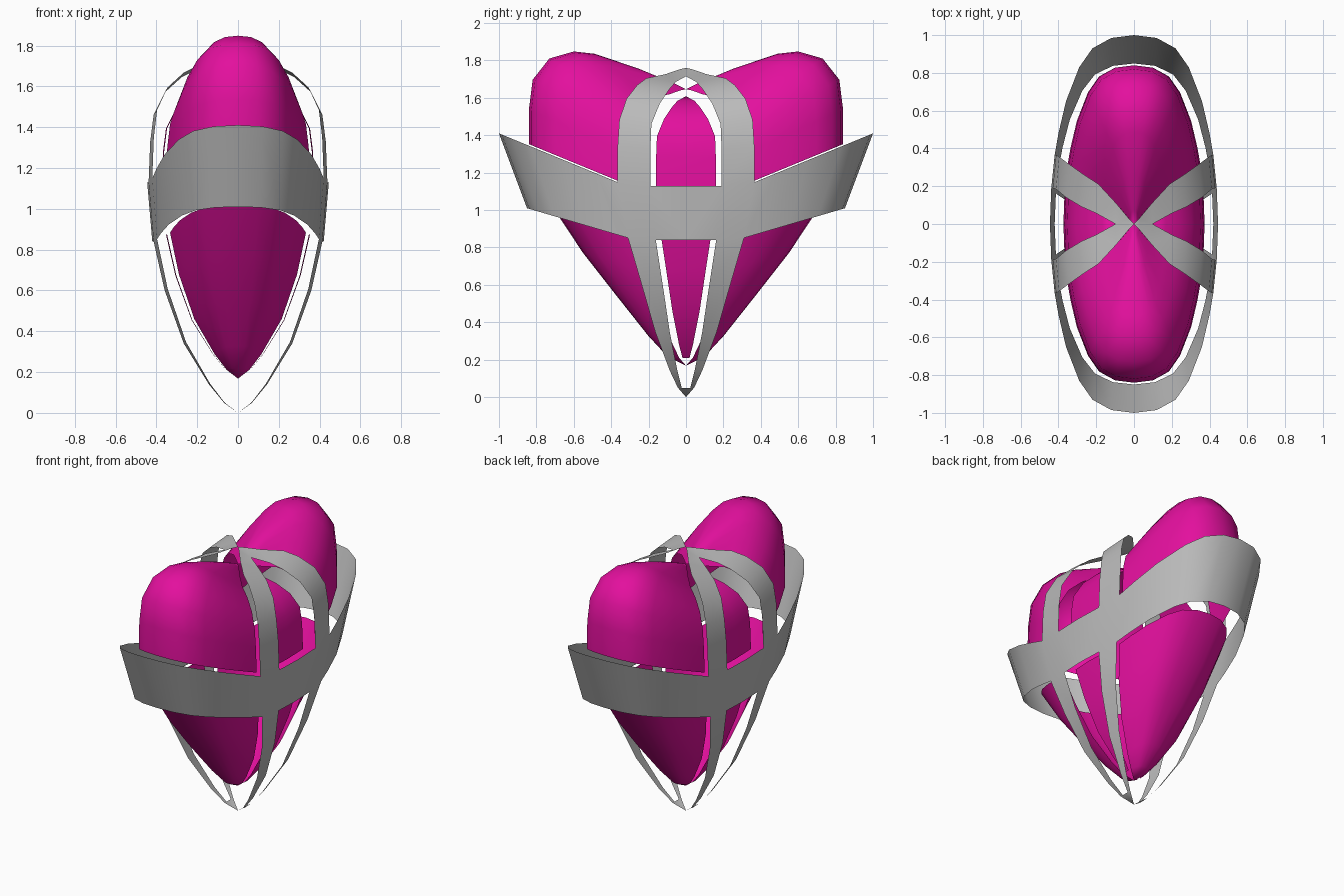
import bpy, bmesh
from mathutils import Vector

if "Cube" in bpy.data.objects:
    bpy.data.objects.remove(bpy.data.objects["Cube"])

def material(name, rgb):
    m = bpy.data.materials.new(name)
    m.diffuse_color = (*rgb, 1)
    m.use_nodes = True
    m.node_tree.nodes["Principled BSDF"].inputs["Base Color"].default_value = m.diffuse_color
    return m

MAGENTA = material("magenta", (0.77, 0.005, 0.34))
GREY = material("grey", (0.50, 0.50, 0.50))

# Heart outline (y, z) and side outline (x, z), row by row from the tip to the notch
HEART = [(0, 0), (.12, .06), (.24, .19), (.45, .455), (.655, .717), (.85, 1.01), (1, 1.41),
         (1, 1.63), (.976, 1.82), (.87, 1.955), (.714, 2.0), (.58, 1.985), (.3, 1.89), (.083, 1.80), (0, 1.76)]
SIDE = [(0, 0), (.07, .05), (.145, .14), (.27, .34), (.365, .60), (.42, .84), (.445, 1.13),
        (.437, 1.33), (.42, 1.46), (.365, 1.57), (.28, 1.645), (.20, 1.685), (.10, 1.715), (.03, 1.75), (0, 1.76)]
# Widest plan section (y, x); columns 1 and 2 are the strap edges
PLAN = [(0, .445), (.19, .438), (.365, .42), (.48, .40), (.65, .36), (.83, .29),
        (.93, .22), (.985, .12), (1, 0)]
# Inner strap edge narrows to nothing near the notch
INNER = {8: .185, 9: .14, 10: .09, 11: .055, 12: 0, 13: 0, 14: 0}
ROWS, COLS = len(HEART) - 1, len(PLAN) - 1
CENTRE = Vector((0, 0, 1.05))

def surface(c, r):
    py, px = PLAN[c]
    g, zf = HEART[r]
    sx, zs = SIDE[r]
    y = py * g
    if c == 1 and r in INNER:
        y = INNER[r]
    w = max(0, (py - .32) / .68)
    return Vector((px * sx / .445, y, zs + (zf - zs) * w))

def part(name, cells, scale, mat):
    """Quarter patch of the heart, mirrored in x and y."""
    bm = bmesh.new()
    for c, r in cells:
        ring = [(c, r), (c + 1, r), (c + 1, r + 1), (c, r + 1)]
        pts = []
        for cell in ring:
            p = surface(*cell)
            if all((p - q).length > 1e-5 for q in pts):
                pts.append(p)
        if len(pts) > 2:
            bm.faces.new([bm.verts.new(CENTRE + (p - CENTRE) * scale) for p in pts])
    bmesh.ops.remove_doubles(bm, verts=bm.verts[:], dist=1e-4)
    for f in bm.faces:
        f.smooth = True
    me = bpy.data.meshes.new(name)
    bm.to_mesh(me)
    bm.free()
    me.materials.append(mat)
    ob = bpy.data.objects.new(name, me)
    bpy.context.collection.objects.link(ob)
    mod = ob.modifiers.new("mirror", 'MIRROR')
    mod.use_axis = (True, True, False)
    mod.merge_threshold = 0.0005

def is_strap(c, r):
    return r == 5 or c == 1 or (c == 0 and r == 0)

def cells(c0, c1, r0, r1):
    return [(c, r) for c in range(c0, c1) for r in range(r0, r1) if not is_strap(c, r)]

# Outer cage: band around the middle and four straps
part("strap_cage", [(c, r) for c in range(COLS) for r in range(ROWS) if is_strap(c, r)], 1, GREY)

# Inner heart panels, one behind each opening of the cage
part("upper_lobes", cells(2, COLS, 6, ROWS), .84, MAGENTA)
part("lower_lobes", cells(2, COLS, 0, 5), .84, MAGENTA)
part("upper_side_panels", cells(0, 1, 6, ROWS), .84, MAGENTA)
part("lower_side_panels", cells(0, 1, 0, 5), .84, MAGENTA)
